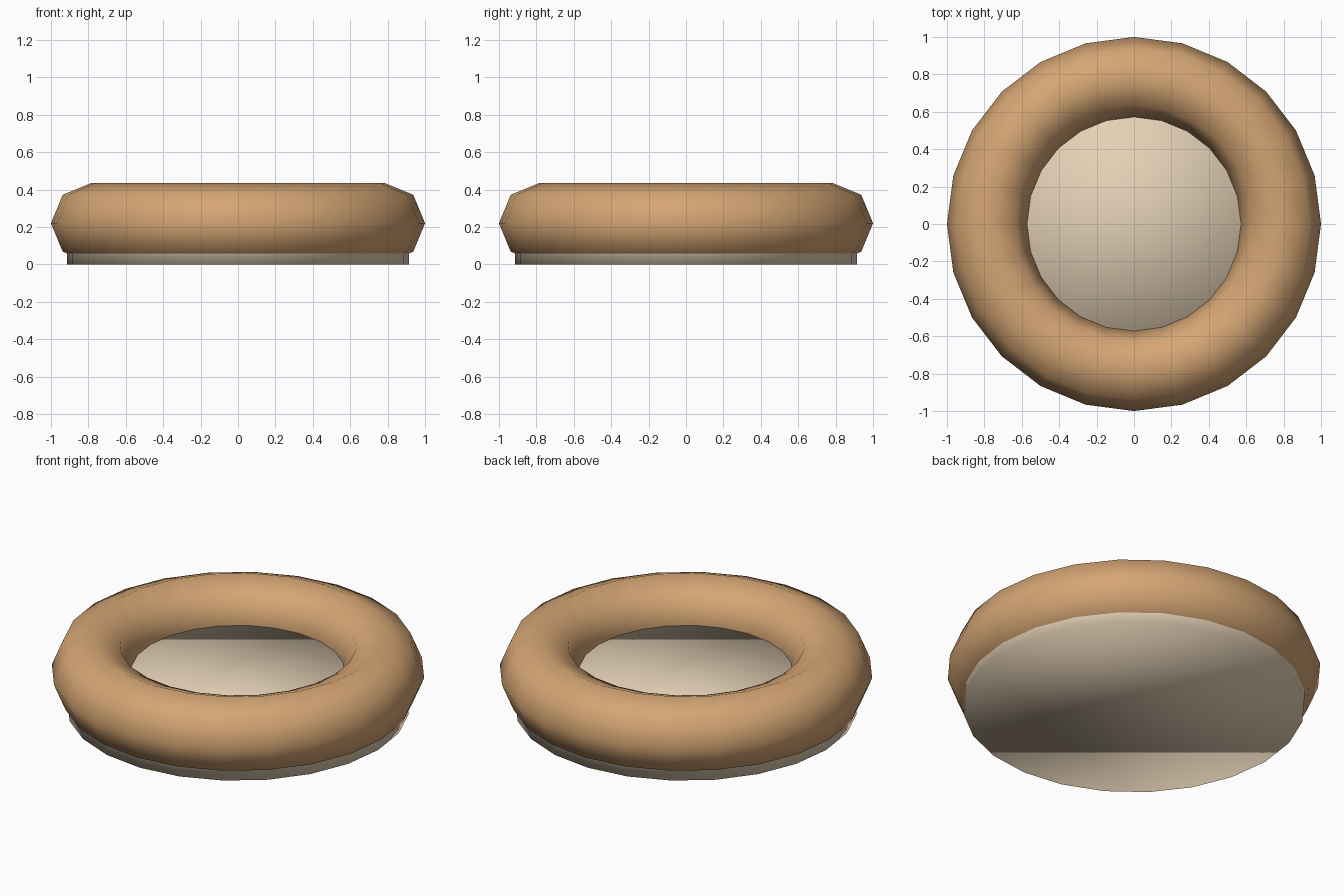
import bpy

SEGMENTS = 24
MID_Z = 0.22

cube = bpy.data.objects.get("Cube")
if cube:
    bpy.data.objects.remove(cube, do_unlink=True)


def make_material(name, rgb):
    mat = bpy.data.materials.new(name)
    mat.use_nodes = True
    color = (*rgb, 1.0)
    mat.diffuse_color = color
    mat.node_tree.nodes["Principled BSDF"].inputs["Base Color"].default_value = color
    return mat


def finish(name, mat):
    obj = bpy.context.object
    obj.name = name
    obj.data.name = name
    obj.data.materials.append(mat)
    bpy.ops.object.shade_smooth()
    return obj


tan = make_material("warm tan", (0.658, 0.376, 0.174))
cream = make_material("pale cream", (0.77, 0.635, 0.465))

# Padded outer ring
bpy.ops.mesh.primitive_torus_add(
    major_segments=SEGMENTS, minor_segments=8,
    major_radius=0.785, minor_radius=0.215, location=(0, 0, MID_Z))
finish("outer_ring", tan)

# Solid base disc, smooth across its rim and filling the ring up to its middle
base_height = 0.225
bpy.ops.mesh.primitive_cylinder_add(
    vertices=SEGMENTS, radius=0.915, depth=base_height,
    location=(0, 0, base_height / 2))
finish("base_disc", cream)
